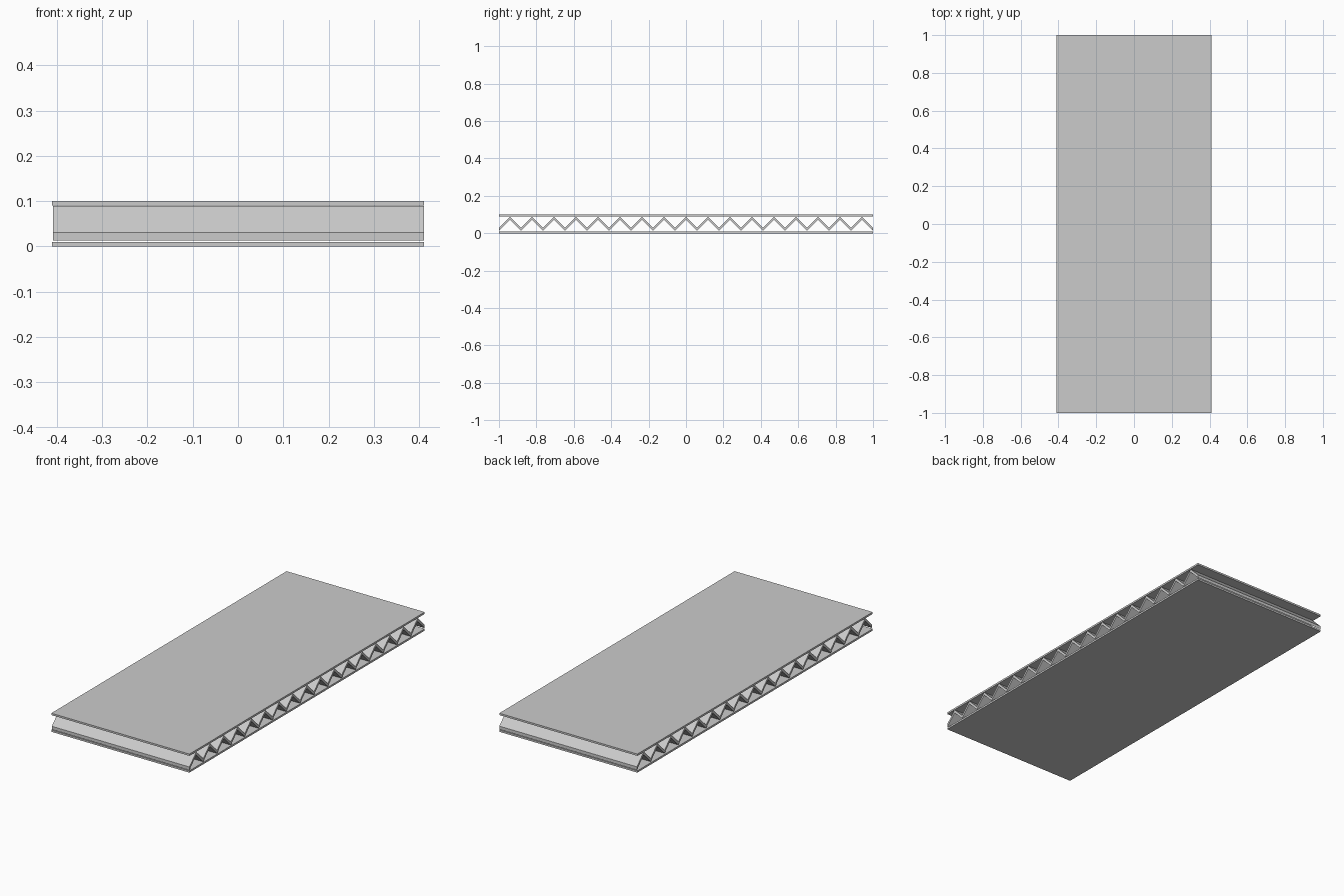
import bpy, bmesh

if "Cube" in bpy.data.objects:
    bpy.data.objects.remove(bpy.data.objects["Cube"])

HALF_W, HALF_L = 0.411, 1.0
FOLDS = 17


def make_object(name, bm):
    bmesh.ops.recalc_face_normals(bm, faces=bm.faces)
    mesh = bpy.data.meshes.new(name)
    bm.to_mesh(mesh)
    bm.free()
    obj = bpy.data.objects.new(name, mesh)
    bpy.context.collection.objects.link(obj)
    return obj


def make_plate(name, z0, z1):
    bm = bmesh.new()
    bmesh.ops.create_cube(bm, size=1)
    bmesh.ops.scale(bm, vec=(2 * HALF_W, 2 * HALF_L, z1 - z0), verts=bm.verts)
    bmesh.ops.translate(bm, vec=(0, 0, (z0 + z1) / 2), verts=bm.verts)
    return make_object(name, bm)


# Outer skins
make_plate("bottom_plate", 0.0, 0.01)
make_plate("top_plate", 0.09, 0.10)

# Corrugated core: zigzag strip with valleys at both ends
bm = bmesh.new()
x0, x1 = -0.408, HALF_W
low, rise, thick = 0.0135, 0.0588, 0.017
rings = []
for i in range(2 * FOLDS + 1):
    y = -HALF_L + i * HALF_L / FOLDS
    z = low + (rise if i % 2 else 0)
    rings.append([bm.verts.new(p) for p in (
        (x0, y, z), (x1, y, z), (x1, y, z + thick), (x0, y, z + thick))])
for a, b in zip(rings, rings[1:]):
    for k in range(4):
        n = (k + 1) % 4
        bm.faces.new((a[k], a[n], b[n], b[k]))
bm.faces.new(rings[0])
bm.faces.new(rings[-1])
make_object("corrugated_core", bm)
